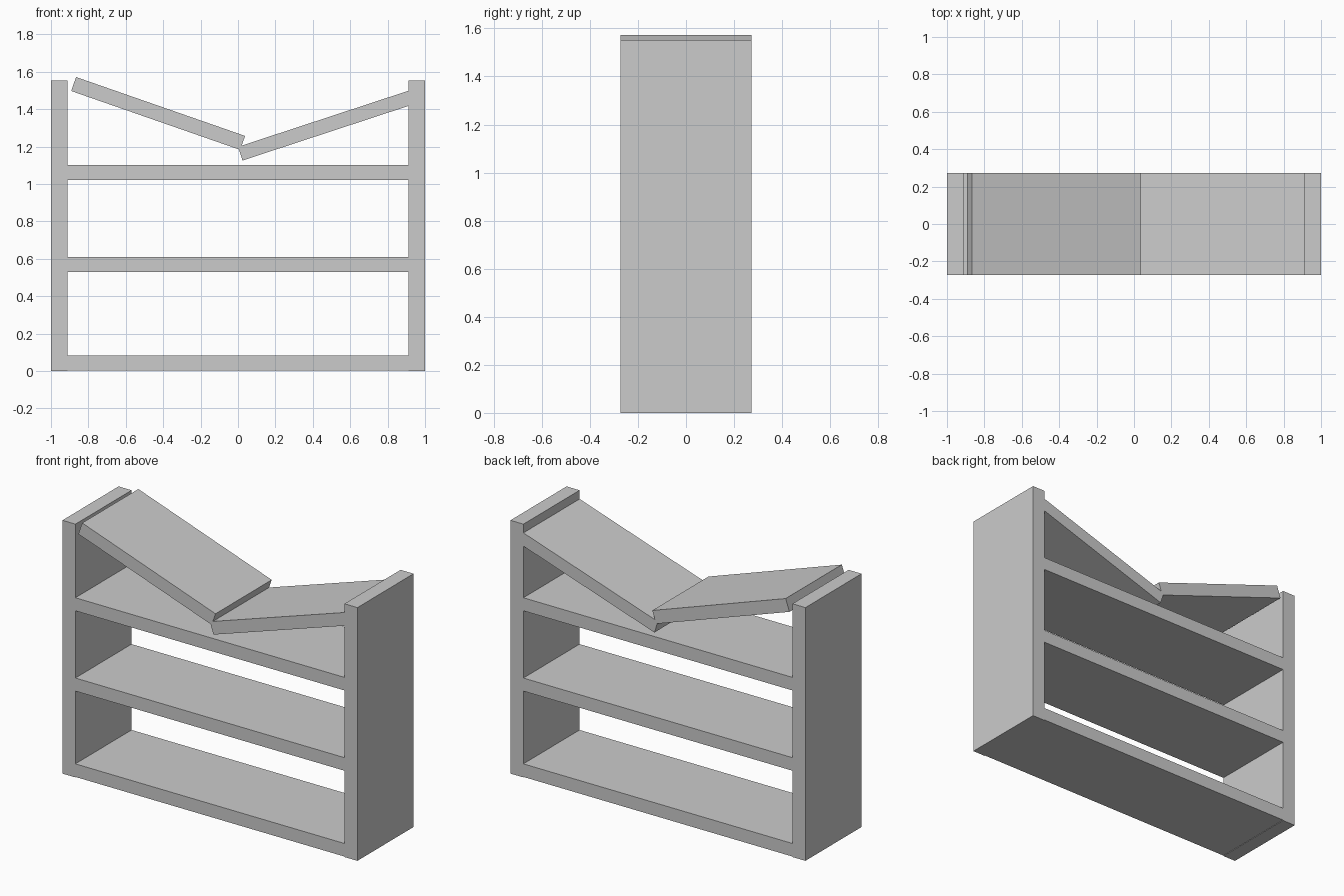
import bpy
from math import radians

if "Cube" in bpy.data.objects:
    bpy.data.objects.remove(bpy.data.objects["Cube"])

DEPTH = 0.544


def board(name, x, z, width, height, tilt=0.0):
    """Full-depth board centred at (x, z), tilted about the y axis."""
    bpy.ops.mesh.primitive_cube_add(size=1, location=(x, 0, z),
                                    rotation=(0, radians(tilt), 0))
    ob = bpy.context.object
    ob.name = name
    ob.scale = (width, DEPTH, height)
    return ob


# Upright side panels
for side, label in ((-1, "left"), (1, "right")):
    board(f"{label}_side_panel", side * 0.956, 0.776, 0.088, 1.552)

# Horizontal shelves between the panels
for label, z in (("bottom", 0.043), ("middle", 0.569), ("upper", 1.061)):
    board(f"{label}_shelf", 0, z, 1.824, 0.08)

# Collapsed top: two halves sagging towards the middle
board("broken_top_left", -0.427, 1.377, 0.957, 0.079, 19.2)
board("broken_top_right", 0.468, 1.312, 0.96, 0.077, -18.2)
